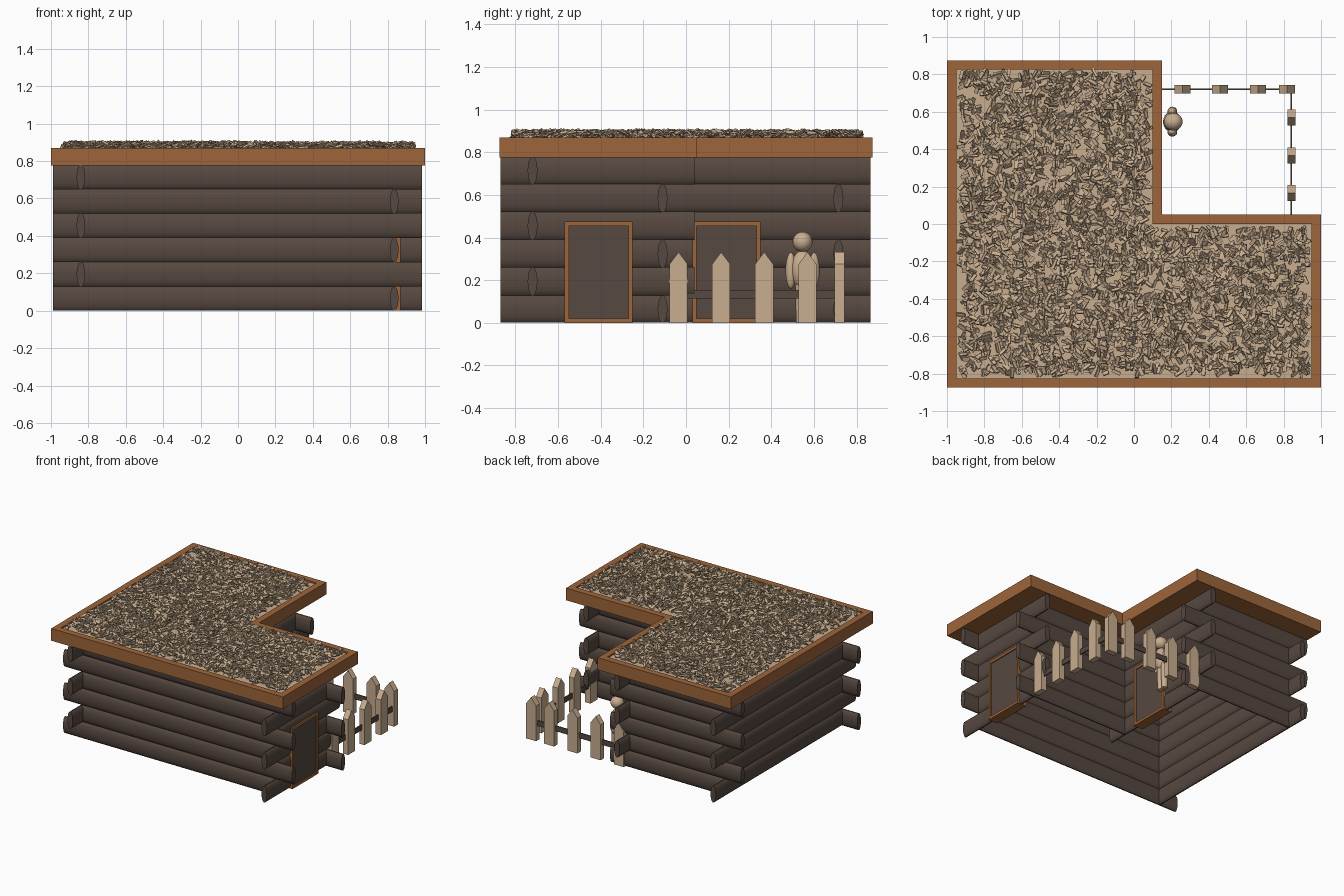
import bpy, bmesh, math, random
from mathutils import Matrix, Vector, Euler

if "Cube" in bpy.data.objects:
    bpy.data.objects.remove(bpy.data.objects["Cube"])

random.seed(4)


def material(name, rgb):
    m = bpy.data.materials.new(name)
    m.diffuse_color = (*rgb, 1)
    m.use_nodes = True
    m.node_tree.nodes["Principled BSDF"].inputs["Base Color"].default_value = m.diffuse_color
    return m


LOG = material("dark log wood", (0.095, 0.066, 0.052))
TRIM = material("orange brown trim", (0.34, 0.13, 0.042))
STRAW = material("pale straw", (0.58, 0.42, 0.275))


def finish(name, bm, *mats, smooth=False):
    bmesh.ops.recalc_face_normals(bm, faces=bm.faces)
    me = bpy.data.meshes.new(name)
    bm.to_mesh(me)
    bm.free()
    for m in mats:
        me.materials.append(m)
    ob = bpy.data.objects.new(name, me)
    bpy.context.collection.objects.link(ob)
    if smooth:
        bpy.context.view_layer.objects.active = ob
        ob.select_set(True)
        bpy.ops.object.shade_smooth_by_angle(angle=math.radians(35))
        ob.select_set(False)
    return ob


def box(bm, lo, hi):
    lo, hi = Vector(lo), Vector(hi)
    mat = Matrix.Translation((lo + hi) / 2) @ Matrix.Diagonal((*(hi - lo), 1))
    return bmesh.ops.create_cube(bm, size=1, matrix=mat)["verts"]


def prism(bm, pts, shift):
    """Extrude a closed outline of 3D points along a vector."""
    face = bm.faces.new([bm.verts.new(p) for p in pts])
    ret = bmesh.ops.extrude_face_region(bm, geom=[face], use_keep_orig=True)
    new = [v for v in ret["geom"] if isinstance(v, bmesh.types.BMVert)]
    bmesh.ops.translate(bm, verts=new, vec=shift)
    return [f for f in ret["geom"] if isinstance(f, bmesh.types.BMFace)][0]


# Log walls: alternate rows overshoot the start or the end of each wall
ROW, OVER = 0.13, 0.15
corners = [(-.84, -.72), (.835, -.72), (.835, -.11), (-.01, -.11), (-.01, .715), (-.84, .715)]
names = ["front", "right", "inner_back", "inner_right", "back", "left"]
for i, name in enumerate(names):
    a = Vector((*corners[i], 0))
    b = Vector((*corners[(i + 1) % 6], 0))
    d = (b - a).normalized()
    side = Vector((-d.y, d.x, 0))
    bm = bmesh.new()
    for r in range(6):
        start = a - d * OVER if r % 2 == 0 else a
        end = b + d * OVER if r % 2 else b
        ring = []
        for k in range(18):
            t = math.tau * k / 18
            ring.append(start + side * 0.023 * math.cos(t)
                        + Vector((0, 0, ROW * (r + .5) + 0.067 * math.sin(t) * (.97 if r == 0 else 1))))
        prism(bm, ring, end - start)
    finish(name + "_log_wall", bm, LOG, smooth=True)

# Flat roof slab with a raised rim around a straw bed
L = [(-1, -.875), (1, -.875), (1, .05), (.15, .05), (.15, .875), (-1, .875)]
bm = bmesh.new()
top = prism(bm, [(x, y, .775) for x, y in L], (0, 0, .095))
bm.normal_update()
bmesh.ops.recalc_face_normals(bm, faces=bm.faces)
bmesh.ops.inset_region(bm, faces=[top], thickness=.05, use_even_offset=True)
bed = bmesh.ops.extrude_face_region(bm, geom=[top])["geom"]
bmesh.ops.delete(bm, geom=[top], context="FACES_ONLY") if top.is_valid else None
bmesh.ops.translate(bm, verts=[g for g in bed if isinstance(g, bmesh.types.BMVert)], vec=(0, 0, -.012))
for f in bed:
    if isinstance(f, bmesh.types.BMFace):
        f.material_index = 1
finish("roof_slab", bm, TRIM, STRAW)

# Loose straw chips covering the roof bed
bm = bmesh.new()
count = 0
while count < 4200:
    x, y = random.uniform(-.93, .93), random.uniform(-.8, .81)
    if x > .08 and y > -.02:
        continue
    count += 1
    size = (random.uniform(.03, .055), random.uniform(.012, .022), .008)
    rot = Euler((random.uniform(-.8, .8), random.uniform(-.5, .5), random.uniform(0, math.tau)))
    m = (Matrix.Translation((x, y, random.uniform(.866, .896))) @ rot.to_matrix().to_4x4()
         @ Matrix.Diagonal((*size, 1)))
    bmesh.ops.create_cube(bm, size=1, matrix=m)
finish("roof_straw", bm, STRAW)

# Doors: dark panel in a trim frame, both facing right
for name, x, y in (("right_door", .87, -.57), ("inner_door", .025, .03)):
    bm = bmesh.new()
    w, h, t = .32, .475, .02
    box(bm, (x - .08, y, 0), (x, y + t, h))
    box(bm, (x - .08, y + w - t, 0), (x, y + w, h))
    box(bm, (x - .08, y + t, h - t), (x, y + w - t, h))
    box(bm, (x - .08, y + t, 0), (x, y + w - t, t))
    finish(name + "_frame", bm, TRIM)
    bm = bmesh.new()
    box(bm, (x - .07, y + t, t), (x - .008, y + w - t, h - t))
    finish(name + "_panel", bm, LOG)

# Picket fence round the yard
T, H = .0225, .0425
profile = [(-H, 0), (H, 0), (H, .275), (0, .332), (-H, .275)]
bm = bmesh.new()
for y in (-.035, .165, .367, .57):
    prism(bm, [(.842 - T, y + u, z) for u, z in profile], (2 * T, 0, 0))
for x in (.06, .26, .46, .662, .817):
    prism(bm, [(x + u, .72 - T, z) for u, z in profile], (0, 2 * T, 0))
finish("fence_pickets", bm, STRAW)
bm = bmesh.new()
box(bm, (.836, -.06, .113), (.844, .724, .155))
box(bm, (-.01, .716, .113), (.844, .724, .155))
finish("fence_rails", bm, LOG)

# Small rounded figure standing beside the inner door
bm = bmesh.new()


def ball(c, r):
    bmesh.ops.create_uvsphere(bm, u_segments=20, v_segments=12, radius=1,
                              matrix=Matrix.Translation(c) @ Matrix.Diagonal((*r, 1)))


ball((.21, .547, .38), (.05, .047, .047))
ball((.205, .547, .25), (.05, .055, .09))
for s in (-1, 1):
    ball((.205, .547 + s * .055, .245), (.026, .025, .085))
    bmesh.ops.create_cone(bm, cap_ends=True, segments=14, radius1=.022, radius2=.026, depth=.2,
                          matrix=Matrix.Translation((.205, .56 + s * .022, .1)))
finish("yard_figure", bm, STRAW, smooth=True)
